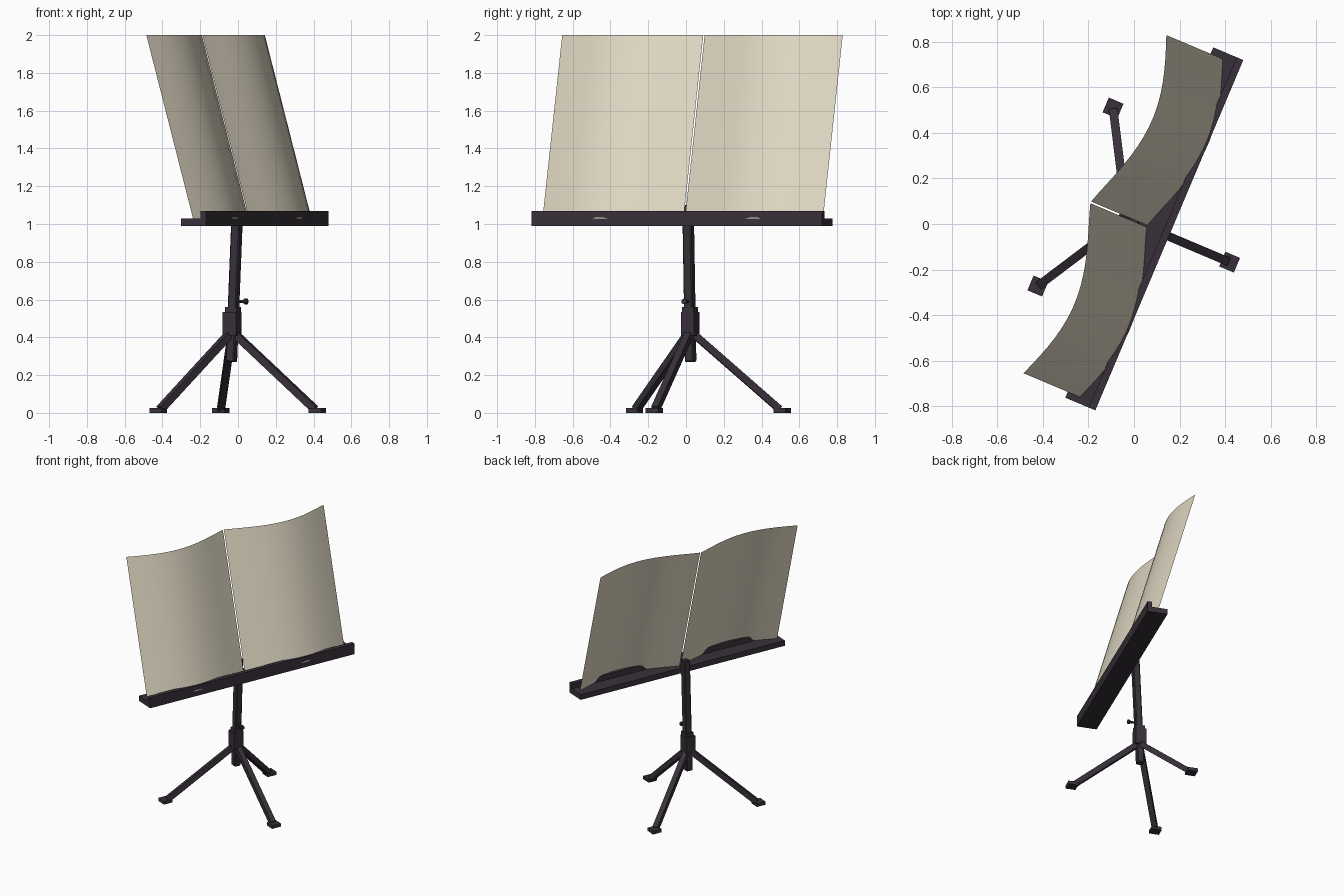
import bpy, bmesh, math
from mathutils import Matrix, Vector

cube = bpy.data.objects.get("Cube")
if cube:
    bpy.data.objects.remove(cube, do_unlink=True)

# The stand is turned about z: local x points out of the pages, local y runs along the tray
TURN = Matrix.Rotation(math.radians(-22.9), 4, 'Z')


def material(name, rgb):
    mat = bpy.data.materials.new(name)
    mat.use_nodes = True
    mat.diffuse_color = (*rgb, 1)
    mat.node_tree.nodes["Principled BSDF"].inputs["Base Color"].default_value = (*rgb, 1)
    return mat


DARK = material("dark metal", (0.04, 0.03, 0.042))
PAPER = material("cream paper", (0.75, 0.69, 0.55))


def finish(name, bm, mat, bevel=0):
    mesh = bpy.data.meshes.new(name)
    bm.to_mesh(mesh)
    bm.free()
    mesh.materials.append(mat)
    obj = bpy.data.objects.new(name, mesh)
    obj.matrix_world = TURN
    bpy.context.collection.objects.link(obj)
    if bevel:
        mod = obj.modifiers.new("bevel", 'BEVEL')
        mod.width = bevel
        mod.segments = 1
    return obj


def box(name, lo, hi, bevel=0):
    lo, hi = Vector(lo), Vector(hi)
    bm = bmesh.new()
    bmesh.ops.create_cube(bm, size=1, matrix=Matrix.Translation((lo + hi) / 2)
                          @ Matrix.Diagonal((*(hi - lo), 1)))
    return finish(name, bm, DARK, bevel)


def bar(name, a, b, width, bevel=0, sides=4):
    """Straight bar between two points, square or round in section."""
    a, b = Vector(a), Vector(b)
    axis = (b - a).normalized()
    side = Vector((0, 0, 1)).cross(axis)
    side = side.normalized() if side.length > 0.1 else Vector((0, 1, 0))
    up = axis.cross(side).normalized()
    side = up.cross(axis)
    frame = Matrix((side, up, axis)).transposed().to_4x4()
    place = Matrix.Translation((a + b) / 2) @ frame
    bm = bmesh.new()
    if sides == 4:
        bmesh.ops.create_cube(bm, size=1, matrix=place @ Matrix.Diagonal(
            (width, width, (b - a).length, 1)))
    else:
        bmesh.ops.create_cone(bm, cap_ends=True, segments=sides, radius1=width / 2,
                              radius2=width / 2, depth=(b - a).length, matrix=place)
    return finish(name, bm, DARK, bevel)


# Tray with a raised front lip
box("tray_shelf", (0.019, -0.82, 0.99), (0.14, 0.85, 1.03))
box("tray_lip", (0.13, -0.82, 0.99), (0.162, 0.85, 1.07))

# Slightly leaning post, its clamp and collar
bar("post", (-0.042, 0.009, 0.27), (-0.006, 0.009, 1.1), 0.05, 0.006)
box("leg_clamp", (-0.076, -0.03, 0.41), (0.0, 0.046, 0.535))
box("post_collar", (-0.065, -0.022, 0.535), (0.0, 0.042, 0.56))

# Tightening knob
bar("knob_stem", (-0.02, 0.009, 0.59), (0.035, 0.009, 0.59), 0.016, sides=10)
bar("knob_head", (0.033, 0.009, 0.59), (0.05, 0.009, 0.59), 0.03, sides=10)

# Three splayed legs, each on a square foot
hub = Vector((-0.038, 0.009, 0))
for i in range(3):
    angle = math.radians(120 * i)
    out = Vector((math.cos(angle), math.sin(angle), 0))
    bar(f"leg_{i + 1}", hub + out * 0.02 + Vector((0, 0, 0.415)),
        hub + out * 0.475 + Vector((0, 0, 0.02)), 0.038)
    foot = hub + out * 0.49
    half = Vector((0.035, 0.035, 0))
    box(f"foot_{i + 1}", foot - half, foot + half + Vector((0, 0, 0.025)))

# Two bowed pages leaning back from the lip
for name, sign in (("right_page", -1), ("left_page", 1)):
    bm = bmesh.new()
    rows = []
    steps = 16
    for k in range(steps + 1):
        f = k / steps
        bow = 0.097 * math.sin(math.pi * f ** 1.08) + 0.02 * f
        y = 0.0135 + sign * (0.004 + 0.802 * f)
        rows.append((bm.verts.new((0.056 + bow, y, 1.03)),
                     bm.verts.new((-0.212 + bow, y, 2.0))))
    for (a, b), (c, d) in zip(rows, rows[1:]):
        face = bm.faces.new((a, c, d, b) if sign > 0 else (c, a, b, d))
        face.smooth = True
    finish(name, bm, PAPER)
